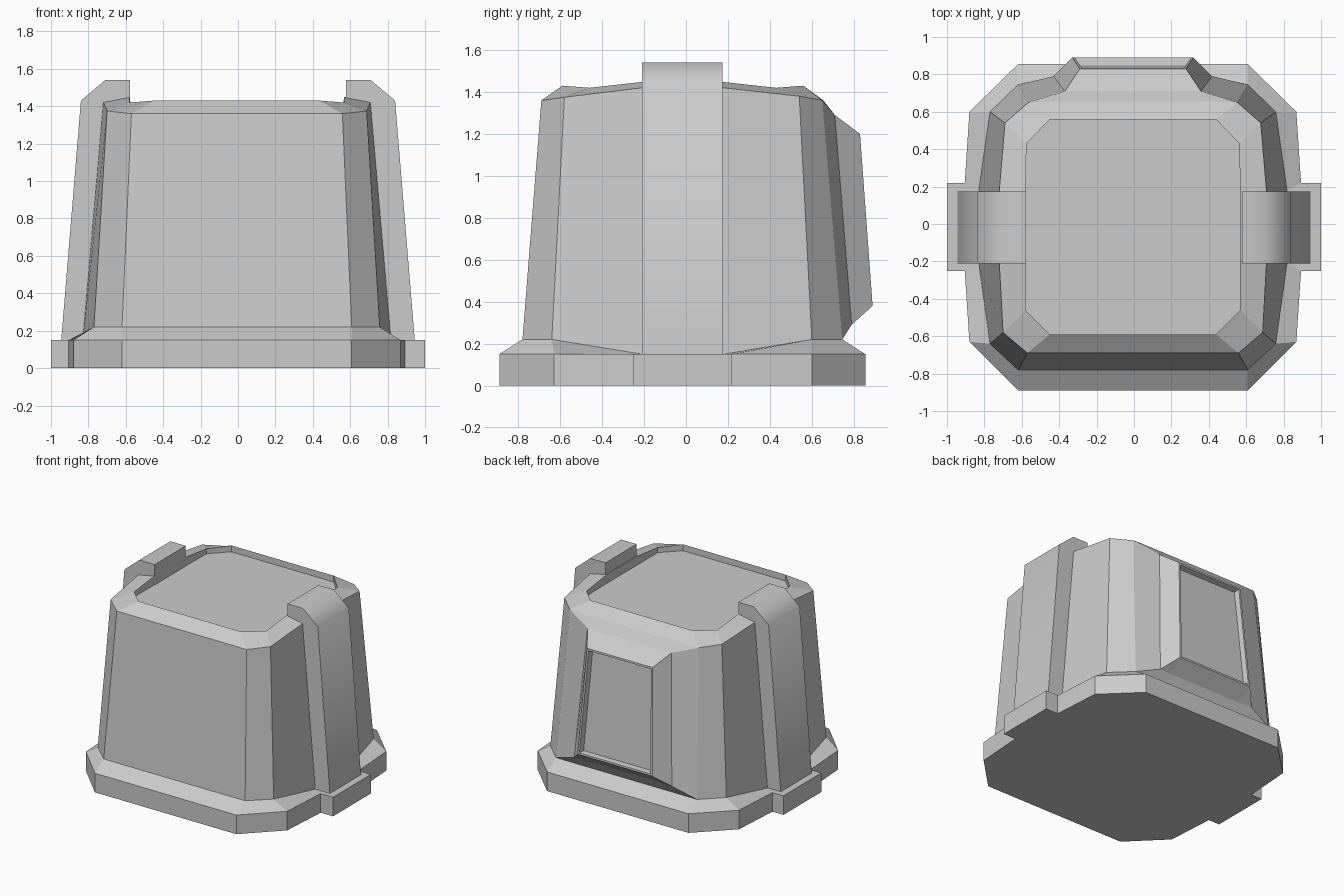
import bpy, bmesh, math

if "Cube" in bpy.data.objects:
    bpy.data.objects.remove(bpy.data.objects["Cube"])


def finish(bm, name):
    bmesh.ops.remove_doubles(bm, verts=bm.verts, dist=0.0005)
    bmesh.ops.recalc_face_normals(bm, faces=bm.faces)
    mesh = bpy.data.meshes.new(name)
    bm.to_mesh(mesh)
    bm.free()
    obj = bpy.data.objects.new(name, mesh)
    bpy.context.collection.objects.link(obj)
    return obj


def loft(rows, cap_bottom=False, cap_top=False):
    """Loft half outlines (front to back), mirrored to the other side."""
    bm = bmesh.new()
    rings = []
    for row in rows:
        # the body sits a hair left of centre
        full = [(x - .012, y, z) for x, y, z in row]
        full += [(-x, y, z) for x, y, z in reversed(row)]
        rings.append([bm.verts.new(p) for p in full])
    for lo, hi in zip(rings, rings[1:]):
        n = len(lo)
        for i in range(n):
            j = (i + 1) % n
            keep = []
            for v in (lo[i], lo[j], hi[j], hi[i]):
                if all((v.co - k.co).length > 0.0005 for k in keep):
                    keep.append(v)
            if len(keep) > 2:
                bm.faces.new(keep)
    if cap_bottom:
        bm.faces.new(rings[0])
    if cap_top:
        bm.faces.new(rings[-1])
    bmesh.ops.remove_doubles(bm, verts=bm.verts, dist=0.0005)
    bmesh.ops.recalc_face_normals(bm, faces=bm.faces)
    return bm


def extrude_y(profile, y0, y1, side, name):
    bm = bmesh.new()
    face = bm.faces.new([bm.verts.new((side * x, y0, z)) for x, z in profile])
    out = bmesh.ops.extrude_face_region(bm, geom=[face])
    for v in out["geom"]:
        if isinstance(v, bmesh.types.BMVert):
            v.co.y = y1
    return finish(bm, name)


# Plinth: chamfered slab with a sloped shoulder up to the body
outline = [(.62, -.89), (.88, -.63), (.905, -.25), (.905, .22),
           (.88, .60), (.62, .855), (.43, .855), (.33, .855)]
foot = [(.62, -.78, .22), (.77, -.64, .22), (.83, -.21, .15), (.83, .18, .15),
        (.77, .60, .22), (.62, .745, .22), (.43, .745, .22), (.33, .745, .22)]
finish(loft([[(x, y, z) for x, y in outline] for z in (0, .15)] + [foot],
            cap_bottom=True), "plinth")

# Body: tapered walls with the door bay at the back and a raised roof rim
sill = foot[:6] + [(.43, .79, .29), (.33, .785, .29)]
wall_low = foot[:6] + [(.43, .79, .29), (.33, .89, .38)]
wall_top = [(.57, -.69, 1.36), (.70, -.58, 1.375), (.72, -.21, 1.42),
            (.72, .18, 1.42), (.69, .54, 1.38), (.565, .65, 1.36),
            (.37, .71, 1.29), (.29, .83, 1.20)]
hood = wall_top[:7] + [(.29, .71, 1.29)]
eave = wall_top[:6] + [(.42, .655, 1.36), (.30, .655, 1.36)]
rim = [(.45, -.59, 1.43), (.58, -.46, 1.42), (.58, -.19, 1.45),
       (.58, .16, 1.45), (.575, .43, 1.42), (.45, .56, 1.43),
       (.30, .56, 1.43), (.20, .56, 1.43)]
roof = [(x, y, 1.38) for x, y, z in rim]
bm = loft([foot, sill, wall_low, wall_top, hood, eave, rim, roof], cap_top=True)

# Recessed door panel in the back bay
door = [f for f in bm.faces if all(v.co.y > .8 for v in f.verts)]
if door[0].normal.y < 0:
    bmesh.ops.reverse_faces(bm, faces=bm.faces)
bmesh.ops.inset_region(bm, faces=door, thickness=.02, depth=0)
bmesh.ops.inset_region(bm, faces=door, thickness=.012, depth=-.04)
finish(bm, "body")

# Side ribs hooking over the roof, with tabs on the plinth
rib = [(.945, .15), (.84, 1.43), (.71, 1.54), (.577, 1.54),
       (.577, 1.38), (.66, 1.38), (.75, .15)]
tab = [(.80, 0), (1.0, 0), (1.0, .15), (.80, .15)]
for side, label in ((1, "right"), (-1, "left")):
    obj = extrude_y(rib, -.21, .175, side, label + "_rib")
    bpy.ops.object.select_all(action='DESELECT')
    obj.select_set(True)
    bpy.context.view_layer.objects.active = obj
    bpy.ops.object.shade_smooth_by_angle(angle=math.radians(50))
    extrude_y(tab, -.25, .22, side, label + "_tab")
